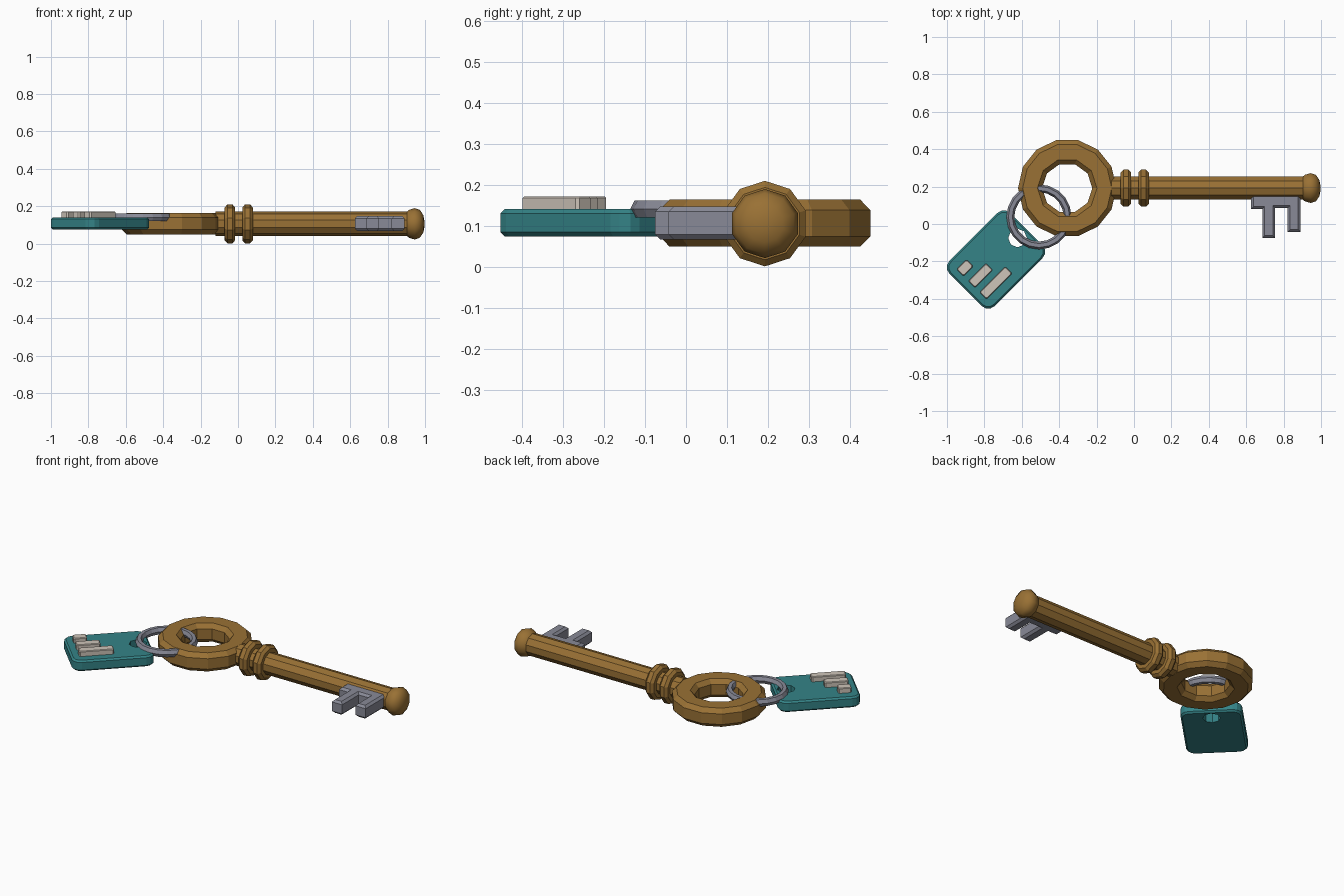
import bpy, bmesh, math
from mathutils import Matrix, Vector

cube = bpy.data.objects.get("Cube")
if cube:
    bpy.data.objects.remove(cube, do_unlink=True)


def material(name, rgb):
    mat = bpy.data.materials.new(name)
    mat.use_nodes = True
    mat.diffuse_color = (*rgb, 1)
    mat.node_tree.nodes["Principled BSDF"].inputs["Base Color"].default_value = (*rgb, 1)
    return mat


BRASS = material("brass", (0.32, 0.165, 0.035))
STEEL = material("steel", (0.25, 0.255, 0.31))
TEAL = material("teal", (0.035, 0.23, 0.245))
CREAM = material("cream", (0.62, 0.56, 0.49))


def finish(bm, name, mat, matrix=Matrix()):
    bmesh.ops.recalc_face_normals(bm, faces=bm.faces[:])
    mesh = bpy.data.meshes.new(name)
    bm.to_mesh(mesh)
    bm.free()
    mesh.materials.append(mat)
    obj = bpy.data.objects.new(name, mesh)
    obj.matrix_world = matrix
    bpy.context.collection.objects.link(obj)
    return obj


def lathe(name, profile, sides, mat, matrix):
    """Turn (height, radius) pairs around local z and cap both ends."""
    bm = bmesh.new()
    rings = []
    for h, r in profile:
        angles = [math.tau * i / sides for i in range(sides)]
        rings.append([bm.verts.new((r * math.cos(a), r * math.sin(a), h)) for a in angles])
    for low, high in zip(rings, rings[1:]):
        for i in range(sides):
            j = (i + 1) % sides
            bm.faces.new((low[i], low[j], high[j], high[i]))
    bm.faces.new(rings[0])
    bm.faces.new(rings[-1])
    return finish(bm, name, mat, matrix)


def plate(name, outline, low, high, bevel, mat, matrix=Matrix()):
    """Extrude an outline upwards and chamfer the rims of both caps."""
    bm = bmesh.new()
    base = bm.faces.new([bm.verts.new((x, y, low)) for x, y in outline])
    top = bmesh.ops.extrude_face_region(bm, geom=[base], use_keep_orig=True)["geom"]
    verts = [v for v in top if isinstance(v, bmesh.types.BMVert)]
    bmesh.ops.translate(bm, verts=verts, vec=(0, 0, high - low))
    bmesh.ops.recalc_face_normals(bm, faces=bm.faces[:])
    rims = [e for e in bm.edges if abs(e.verts[0].co.z - e.verts[1].co.z) < 1e-5]
    bmesh.ops.bevel(bm, geom=rims, offset=bevel, segments=1, affect='EDGES')
    return finish(bm, name, mat, matrix)


def rounded_rectangle(a, b, r, steps):
    points = []
    for k, (sx, sy) in enumerate(((1, 1), (-1, 1), (-1, -1), (1, -1))):
        for i in range(steps + 1):
            t = math.pi / 2 * (k + i / steps)
            points.append((sx * (a - r) + r * math.cos(t), sy * (b - r) + r * math.sin(t)))
    return points


def cut(obj, cutter):
    """Bake a boolean cut and discard the cutter."""
    cutter.hide_render = True
    mod = obj.modifiers.new("hole", 'BOOLEAN')
    mod.operation = 'DIFFERENCE'
    mod.solver = 'EXACT'
    mod.object = cutter
    bpy.context.view_layer.update()
    graph = bpy.context.evaluated_depsgraph_get()
    mesh = bpy.data.meshes.new_from_object(obj.evaluated_get(graph))
    obj.modifiers.clear()
    obj.data = mesh
    bpy.data.objects.remove(cutter, do_unlink=True)


# Bow: chamfered ring with a chamfered hole
bow_place = Matrix.Translation((-0.357, 0.192, 0.107))
bow = lathe("bow", [(-0.057, 0.238), (-0.032, 0.263), (0.032, 0.263), (0.057, 0.238)],
            14, BRASS, bow_place)
hole = lathe("bow_hole", [(-0.08, 0.182), (-0.032, 0.134), (0.032, 0.134), (0.08, 0.182)],
             10, BRASS, bow_place)
cut(bow, hole)

# Shaft, collars and end knob, all turned along x
axis = Matrix.Translation((0, 0.192, 0.106)) @ Matrix.Rotation(math.pi / 2, 4, 'Y')
lathe("shaft", [(-0.12, 0.065), (0.92, 0.065)], 10, BRASS, axis)
for name, x in (("inner_collar", -0.043), ("outer_collar", 0.051)):
    lathe(name, [(x - 0.028, 0.088), (x - 0.013, 0.104), (x + 0.013, 0.104), (x + 0.028, 0.088)],
          10, BRASS, axis)
knob = lathe("end_knob", [(0.89, 0.055), (0.915, 0.075), (0.945, 0.084), (0.973, 0.074),
                          (0.991, 0.046), (0.997, 0.015)], 10, BRASS, axis)
knob.data.shade_smooth()

# Toothed bit
plate("bit", [(0.626, 0.18), (0.626, 0.08), (0.686, 0.08), (0.686, -0.075), (0.755, -0.075),
              (0.755, 0.085), (0.822, 0.085), (0.822, -0.042), (0.891, -0.042), (0.891, 0.18)],
      0.067, 0.148, 0.013, STEEL)

# Linking ring
bm = bmesh.new()
section = [bm.verts.new((0.153 + 0.021 * math.cos(t), 0, 0.024 * math.sin(t)))
           for t in (math.tau * i / 6 for i in range(6))]
edges = [bm.edges.new((section[i], section[(i + 1) % 6])) for i in range(6)]
bmesh.ops.spin(bm, geom=section + edges, cent=(0, 0, 0), axis=(0, 0, 1),
               angle=math.tau, steps=20, use_merge=True)
bmesh.ops.remove_doubles(bm, verts=bm.verts[:], dist=1e-4)
finish(bm, "linking_ring", STEEL, Matrix.Translation((-0.508, 0.038, 0.141)))

# Tag with its hole, turned to the diagonal
tag_place = Matrix.Translation((-0.738, -0.19, 0)) @ Matrix.Rotation(math.pi / 4, 4, 'Z')
tag = plate("tag", rounded_rectangle(0.23, 0.171, 0.05, 3), 0.075, 0.141, 0.01, TEAL, tag_place)
cut(tag, lathe("tag_hole", [(0.0, 0.05), (0.2, 0.05)], 8, TEAL,
               tag_place @ Matrix.Translation((0.163, 0, 0))))

# Raised bars on the tag, aligned at one end
for name, v, length in (("short_bar", 0.086, 0.075), ("middle_bar", -0.002, 0.135),
                        ("long_bar", -0.088, 0.195)):
    place = tag_place @ Matrix.Translation((-0.186 + length / 2, v, 0))
    plate(name, rounded_rectangle(length / 2, 0.026, 0.007, 1), 0.137, 0.172, 0.004, CREAM, place)
